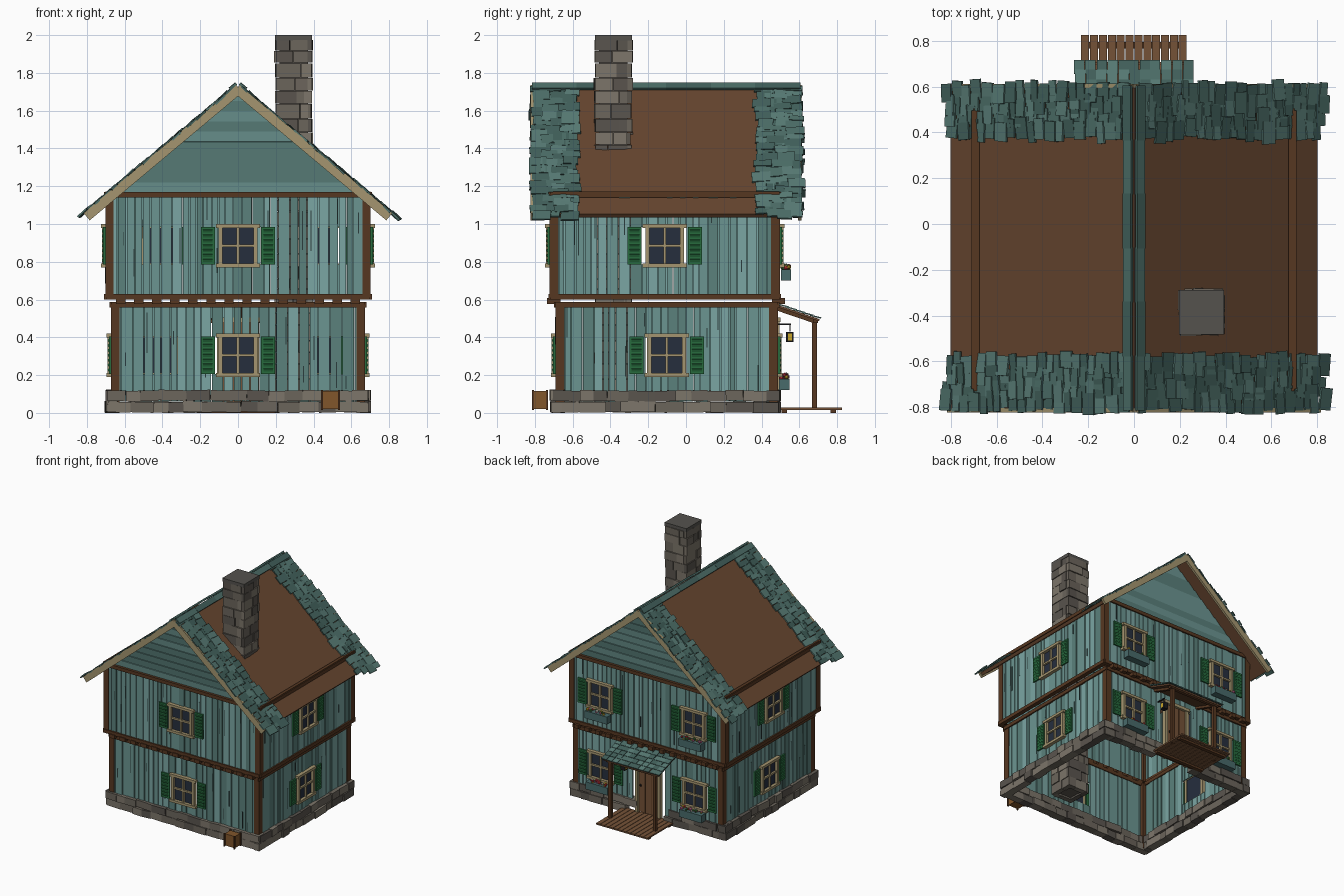
import bpy, bmesh, math, random
from mathutils import Matrix, Vector

if "Cube" in bpy.data.objects:
    bpy.data.objects.remove(bpy.data.objects["Cube"])

random.seed(7)
R = random.uniform
HEX = dict(teal1="6b9490", teal2="7aa5a2", teal3="5b807b", dark="2f3f3e", wood="573a26",
           deck="674833", tile1="4d6d67", tile2="43605b", tile3="587a74", trim="a3946f",
           green="2b6b40", glass="2a3240", stone1="6b655c", stone2="7c756a", stone3="5a554f",
           plank="74533a", crate="80572f", black="202022", red="b8323a", yellow="c9a52e",
           pink="c46a92", white="d8d4c8", leaf="3c6b35", box="4a6a6a", capst="55534f")


def mat(name):
    m = bpy.data.materials.get(name)
    if not m:
        m = bpy.data.materials.new(name)
        rgb = [int(HEX[name][i:i + 2], 16) / 255 for i in (0, 2, 4)]
        m.diffuse_color = [c ** 2.2 for c in rgb] + [1]
        m.use_nodes = True
        m.node_tree.nodes["Principled BSDF"].inputs["Base Color"].default_value = m.diffuse_color
    return m


parts = {}
I = Matrix.Identity(4)
T = lambda x, y, z: Matrix.Translation((x, y, z))
Rot = lambda a, ax: Matrix.Rotation(a, 4, ax)


def part(name, col):
    if name not in parts:
        parts[name] = (bmesh.new(), [])
    bm, cols = parts[name]
    if col not in cols:
        cols.append(col)
    return bm, cols.index(col)


def paint(res, idx):
    for f in {f for v in res["verts"] for f in v.link_faces}:
        f.material_index = idx


def box(name, col, c, s, M=I, rot=I):
    bm, i = part(name, col)
    mtx = M @ T(*c) @ rot @ Matrix.Diagonal((*s, 1))
    paint(bmesh.ops.create_cube(bm, size=1, matrix=mtx), i)


def span(name, col, a, b, M=I):
    """Box from its low corner to its high corner."""
    a, b = Vector(a), Vector(b)
    box(name, col, (a + b) / 2, b - a, M)


def ball(name, col, c, r, M=I):
    bm, i = part(name, col)
    paint(bmesh.ops.create_icosphere(bm, subdivisions=1, radius=r, matrix=M @ T(*c)), i)


TEAL = ["teal1", "teal1", "teal2", "teal3"]
TILE = ["tile1", "tile2", "tile3"]
STONE = ["stone1", "stone2", "stone3"]


# Plank wall: local x along the wall, local -y outwards; openings are (x0, x1, z0, z1)
def wall(name, M, half, z0, z1, openings):
    u = -half
    while u < half - 0.01:
        w = min(R(0.03, 0.065), half - u)
        runs = [(z0, z1)]
        for a, b, lo, hi in openings:
            if u + w > a and u < b:
                runs = [r for p, q in runs for r in ((p, min(q, lo)), (max(p, hi), q)) if r[1] - r[0] > 0.005]
        col, t = random.choice(TEAL), R(-0.003, 0.003)
        for p, q in runs:
            span(name, col, (u + 0.002, t - 0.008, p), (u + w - 0.003, t + 0.008, q), M)
            if q - p > 0.3 and random.random() < 0.5:   # dark cracks
                h = R(0.06, 0.22)
                box(name + "_cracks", "dark", (u + R(0.3, 0.9) * w, t - 0.008, R(p + h / 2, q - h / 2)), (0.005, 0.004, h), M)
        u += w


def window(M, u, z, flowers):
    W = M @ T(u, -0.012, z)
    span("window_glass", "glass", (-0.085, 0, -0.1), (0.085, 0.008, 0.1), W)
    for s in (-1, 1):
        box("window_frames", "trim", (s * 0.092, -0.004, 0), (0.022, 0.03, 0.2), W)
        box("window_frames", "trim", (0, -0.006, s * 0.104), (0.235, 0.036, 0.02), W)
        span("shutters", "green", (s * 0.16 - 0.037, -0.012, -0.1), (s * 0.16 + 0.037, 0.0, 0.1), W)
        for k in range(7):                              # louvres
            box("shutters", "green", (s * 0.16, -0.012, -0.078 + k * 0.026), (0.052, 0.01, 0.014), W, Rot(0.4, 'X'))
    box("window_frames", "trim", (0, -0.005, 0), (0.014, 0.02, 0.2), W)
    box("window_frames", "trim", (0, -0.005, 0), (0.17, 0.02, 0.014), W)
    if flowers:
        span("flower_boxes", "box", (-0.1, -0.06, -0.185), (0.1, -0.005, -0.125), W)
        for k in range(18):
            c = random.choice(["red", "yellow", "pink", "white", "leaf", "leaf"])
            ball("flowers", c, (R(-0.09, 0.09), R(-0.05, -0.015), R(-0.125, -0.105)), R(0.008, 0.014), W)


# Two storeys: each has half width, front y, back y, wall bottom, wall top, window centre height
for label, hx, yf, yb, z0, z1, zw in (("lower", 0.66, -0.68, 0.475, 0.06, 0.575, 0.305),
                                      ("upper", 0.69, -0.71, 0.485, 0.61, 1.155, 0.885)):
    ym, hy = (yf + yb) / 2, (yb - yf) / 2
    sides = {"front": (T(0, yf, 0), hx, [0]), "back": (T(0, yb, 0) @ Rot(math.pi, 'Z'), hx, [-0.42, 0.42]),
             "right": (T(hx, ym, 0) @ Rot(math.pi / 2, 'Z'), hy, [0]),
             "left": (T(-hx, ym, 0) @ Rot(-math.pi / 2, 'Z'), hy, [0])}
    for side, (M, half, wins) in sides.items():
        holes = [(u - 0.1, u + 0.1, zw - 0.1, zw + 0.1) for u in wins]
        if (label, side) == ("lower", "back"):
            holes.append((-0.11, 0.11, 0, 0.5))
        wall(f"{label}_{side}_wall", M, half, z0, z1, holes)
        for u in wins:
            window(M, u, zw, side == "back")
        for z in ([z1 - 0.003] if label == "lower" else [z0 + 0.005, z1]):
            box("timber_beams", "wood", (0, -0.002, z), (2 * half + 0.02, 0.034, 0.028), M)
    for sx in (-1, 1):
        for y in (yf + 0.012, yb - 0.012):
            span("corner_posts", "wood", (sx * (hx - 0.01) - 0.022, y - 0.024, z0 - 0.04 * (label == "lower")),
                 (sx * (hx - 0.01) + 0.022, y + 0.024, z1))

# Floor joist ends below the upper storey
for k in range(14):
    x = -0.62 + k * 1.24 / 13
    box("joist_ends", "wood", (x, -0.70, 0.592), (0.05, 0.07, 0.03))
    box("joist_ends", "wood", (x, 0.49, 0.592), (0.04, 0.07, 0.03))


# Stone foundation ring, in two rough courses
def stone_row(M, half, skip=0):
    for z, h in ((0.03, 0.06), (0.09, 0.06)):
        u = -half
        while u < half - 0.02:
            w = min(R(0.07, 0.15), half - u)
            if abs(u + w / 2) > skip:
                box("stone_foundation", random.choice(STONE), (u + w / 2, R(-0.008, 0.008), z + R(-0.002, 0.004)),
                    (w, R(0.055, 0.07), h - 0.004), M, Rot(R(-0.04, 0.04), 'Y') @ Rot(R(-0.05, 0.05), 'Z'))
            u += w


stone_row(T(0, -0.68, 0), 0.69)
stone_row(T(0, 0.465, 0), 0.69, 0.15)
for s in (-1, 1):
    stone_row(T(s * 0.665, -0.105, 0) @ Rot(s * math.pi / 2, 'Z'), 0.60)

# Gable clapboards
for y, s in ((-0.705, -1), (0.48, 1)):
    for k in range(10):
        z = 1.165 + k * 0.054
        hw = (1.705 - z) / 0.84 - 0.015
        box("gable_boards", random.choice(["teal1", "teal3"]), (0, y, z + 0.027), (2 * hw, 0.012, 0.056), I, Rot(s * -0.12, 'X'))

# Roof halves: local x runs down the slope, local z is the outward normal
ang, length = math.atan2(0.67, 0.8), 1.045
for s in (1, -1):
    M = (Rot(math.pi, 'Z') if s < 0 else I) @ T(0, 0, 1.725) @ Rot(ang, 'Y')
    box("roof_deck", "deck", (length / 2, s * -0.105, -0.012), (length, 1.40, 0.024), M)
    for y in (-0.813, 0.602):
        box("barge_boards", "trim", (length / 2 + 0.005, s * y, -0.012), (length + 0.01, 0.018, 0.05), M)
    for y0, d in ((-0.775, 1), (0.575, -1)):
        for row in range(4):
            u = 0.01
            while u < length:
                w = R(0.035, 0.075)
                y = y0 + d * row * 0.055 + R(-0.012, 0.012)
                box("roof_shingles", random.choice(TILE), (u + w / 2, s * y, 0.008 + R(0, 0.008)),
                    (w - 0.003, R(0.075, 0.1), 0.01), M, Rot(R(-0.1, 0.1), 'X') @ Rot(R(-0.08, 0.08), 'Z') @ Rot(0.06, 'Y'))
                u += w
    # Wall plate that just breaks through the roof, and ridge cap
    box("wall_plates", "wood", (0.69 * s, -0.105, 1.158), (0.025, 1.2, 0.03))
    for k in range(6):
        box("ridge_cap", TILE[k % 2], (0.018, s * (-0.695 + k * 0.236), 0.02 + 0.002 * (k % 2)), (0.045, 0.24, 0.014), M)

# Stone chimney running down through the house
box("chimney_core", "stone3", (0.295, -0.385, 1.0), (0.15, 0.15, 1.93))
z = 0.02
while z < 1.96:
    h = min(R(0.055, 0.085), 1.975 - z)
    for q in range(4):
        M = T(0.295, -0.385, z + h / 2) @ Rot(q * math.pi / 2, 'Z')
        cut = R(-0.03, 0.04)
        for a, b in ((-0.095, cut), (cut, 0.075)):
            box("chimney_stones", random.choice(STONE), ((a + b) / 2, -0.078 + R(-0.006, 0.006), 0),
                (b - a - 0.002, 0.04, h - 0.003), M, Rot(R(-0.04, 0.04), 'Z'))
    z += h
span("chimney_cap", "capst", (0.197, -0.483, 1.972), (0.393, -0.287, 2.0))

# Back door with frame
span("door", "plank", (-0.09, 0.465, 0.03), (0.09, 0.48, 0.48))
for x in (-0.03, 0.03):
    span("door_grooves", "wood", (x - 0.002, 0.48, 0.03), (x + 0.002, 0.483, 0.48))
for s in (-1, 1):
    span("door_frame", "trim", (s * 0.1 - 0.012, 0.46, 0.02), (s * 0.1 + 0.012, 0.495, 0.5))
span("door_frame", "trim", (-0.12, 0.46, 0.48), (0.12, 0.5, 0.505))
ball("door_knob", "black", (0.065, 0.49, 0.25), 0.01)

# Porch: deck boards, posts, beams, shingled roof
for k in range(12):
    x = -0.213 + k * 0.0387
    box("porch_deck", "plank", (x, 0.65, 0.022), (0.035, 0.35, 0.012))
for y in (0.52, 0.78):
    box("porch_joists", "wood", (0, y, 0.008), (0.44, 0.03, 0.016))
P = T(0, 0.485, 0.572) @ Rot(-math.atan2(0.08, 0.235), 'X')
span("porch_roof", "deck", (-0.25, 0, -0.012), (0.25, 0.235, 0), P)
for s in (-1, 1):
    box("porch_posts", "wood", (s * 0.2, 0.68, 0.25), (0.026, 0.026, 0.47))
    span("porch_rafters", "wood", (s * 0.2 - 0.012, 0, -0.03), (s * 0.2 + 0.012, 0.22, -0.012), P)
box("porch_beam", "wood", (0, 0.685, 0.488), (0.46, 0.025, 0.025))
for row in range(5):
    for k in range(11):
        box("porch_shingles", random.choice(TILE), (-0.236 + k * 0.0472 + R(-0.003, 0.003), 0.03 + row * 0.045, 0.006),
            (0.045, 0.062, 0.007), P, Rot(0.07, 'X'))

# Hanging lantern
box("lantern_arm", "black", (0.17, 0.51, 0.468), (0.008, 0.09, 0.008))
box("lantern", "black", (0.17, 0.55, 0.45), (0.005, 0.005, 0.04))
box("lantern", "black", (0.17, 0.55, 0.402), (0.04, 0.04, 0.055))
box("lantern_light", "yellow", (0.17, 0.55, 0.402), (0.042, 0.02, 0.035))

# Crate by the front corner
span("crate", "crate", (0.445, -0.805, 0.02), (0.535, -0.735, 0.115))
for x in (0.445, 0.535):
    for y in (-0.81, -0.735):
        span("crate_edges", "wood", (x - 0.006, y - 0.005, 0.015), (x + 0.006, y + 0.005, 0.12))

# Turn every collected part into an object
for name, (bm, cols) in parts.items():
    me = bpy.data.meshes.new(name)
    bm.to_mesh(me)
    bm.free()
    for c in cols:
        me.materials.append(mat(c))
    bpy.context.collection.objects.link(bpy.data.objects.new(name, me))
